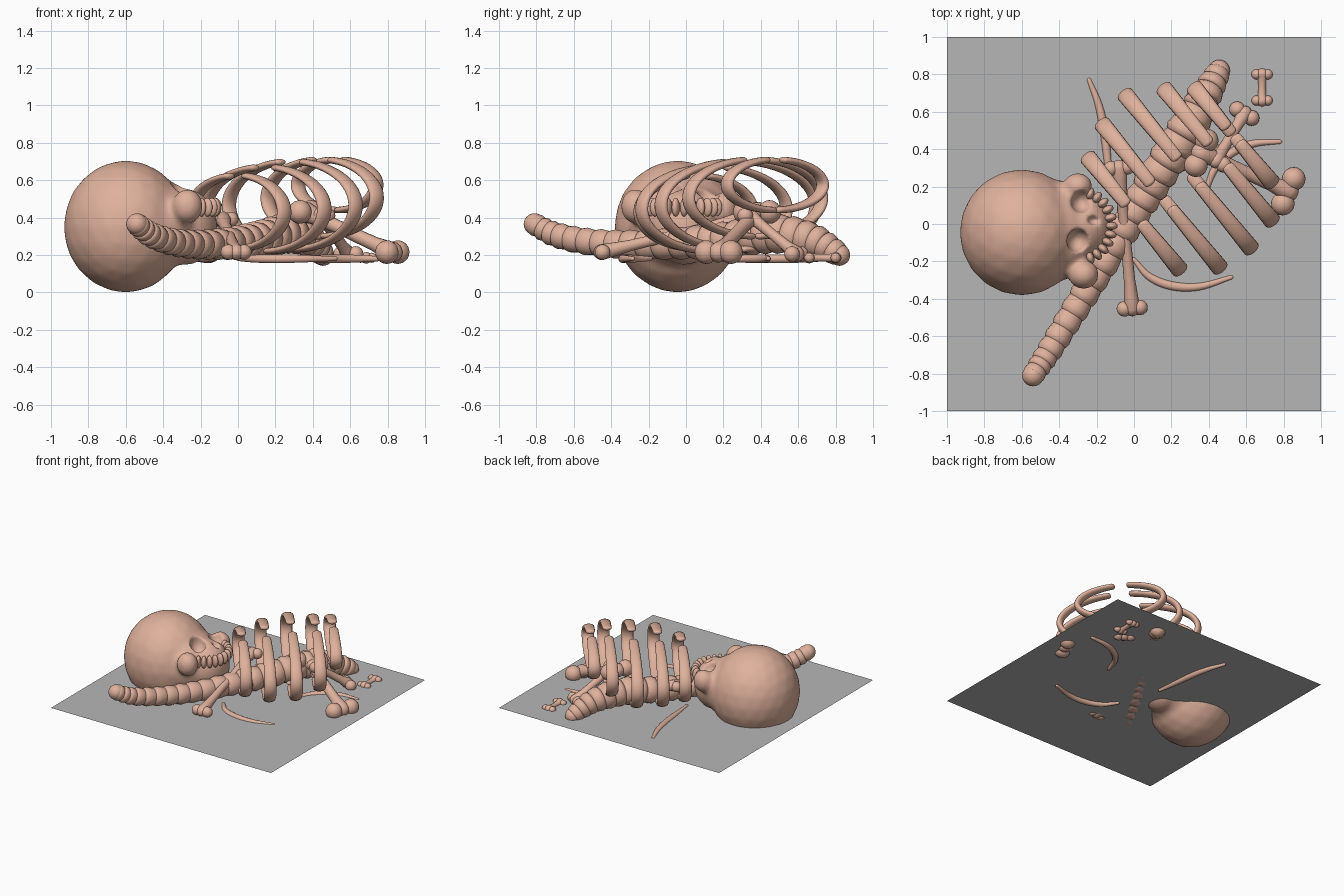
import bpy, bmesh, math
from mathutils import Vector, Matrix

if "Cube" in bpy.data.objects:
    bpy.data.objects.remove(bpy.data.objects["Cube"])

V = Vector
UP = V((0, 0, 1))


def material(name, rgb):
    m = bpy.data.materials.new(name)
    m.diffuse_color = (*rgb, 1)
    m.use_nodes = True
    m.node_tree.nodes["Principled BSDF"].inputs["Base Color"].default_value = m.diffuse_color
    return m


BONE = material("pinkish_bone", (0.74, 0.44, 0.335))
GREY = material("grey_ground", (0.47, 0.47, 0.47))


def finish(bm, name, mat, smooth=True):
    bmesh.ops.recalc_face_normals(bm, faces=bm.faces[:])
    me = bpy.data.meshes.new(name)
    bm.to_mesh(me)
    bm.free()
    me.materials.append(mat)
    for p in me.polygons:
        p.use_smooth = smooth
    ob = bpy.data.objects.new(name, me)
    bpy.context.collection.objects.link(ob)
    return ob


def ball(bm, centre, radii, rot=0.0):
    mat = (Matrix.Translation(centre) @ Matrix.Rotation(rot, 4, 'Z')
           @ Matrix.Diagonal((*radii, 1)))
    bmesh.ops.create_icosphere(bm, subdivisions=3, radius=1, matrix=mat)


def spline(pts, steps=6):
    """Smooth curve through points of any dimension."""
    pts = [V(p) for p in pts]
    ext = [2 * pts[0] - pts[1]] + pts + [2 * pts[-1] - pts[-2]]
    out = []
    for i in range(len(pts) - 1):
        a, b, c, d = ext[i:i + 4]
        for k in range(steps):
            t = k / steps
            out.append(0.5 * (2 * b + (c - a) * t + (2 * a - 5 * b + 4 * c - d) * t * t
                              + (3 * b - a - 3 * c + d) * t ** 3))
    return out + [pts[-1]]


def sweep(bm, pts, radii, side=None, flat=1.0, rounded=True, sides=14):
    """Sweep an elliptical section along points; side is its wide direction."""
    pts, radii = [V(p) for p in pts], list(radii)
    if rounded:
        d0, d1 = (pts[0] - pts[1]).normalized(), (pts[-1] - pts[-2]).normalized()
        p0, p1, r0, r1 = pts[0], pts[-1], radii[0], radii[-1]
        for a in (0.5, 1.0, 1.4):
            pts.insert(0, p0 + d0 * r0 * flat * math.sin(a))
            radii.insert(0, r0 * math.cos(a))
            pts.append(p1 + d1 * r1 * flat * math.sin(a))
            radii.append(r1 * math.cos(a))
    rings = []
    for i, (p, r) in enumerate(zip(pts, radii)):
        t = (pts[min(i + 1, len(pts) - 1)] - pts[max(i - 1, 0)]).normalized()
        u = side if side else t.cross(UP).normalized()
        v = t.cross(u).normalized()
        rings.append([bm.verts.new(p + u * r * math.cos(k * math.tau / sides)
                                   + v * r * flat * math.sin(k * math.tau / sides))
                      for k in range(sides)])
    for a, b in zip(rings, rings[1:]):
        for k in range(sides):
            j = (k + 1) % sides
            bm.faces.new((a[k], a[j], b[j], b[k]))
    bm.faces.new(rings[0][::-1])
    bm.faces.new(rings[-1])


# ground sheet, cutting through the lower bones
bm = bmesh.new()
bmesh.ops.create_grid(bm, x_segments=1, y_segments=1, size=1,
                      matrix=Matrix.Translation((0, 0, 0.185)))
finish(bm, "ground_sheet", GREY, False)

# skull: merged ellipsoids for cranium, brow, face and cheekbones
bm = bmesh.new()
ball(bm, (-0.60, -0.045, 0.352), (0.333, 0.338, 0.354))
ball(bm, (-0.43, -0.035, 0.36), (0.24, 0.275, 0.245))
ball(bm, (-0.28, -0.01, 0.35), (0.17, 0.19, 0.205))
ball(bm, (-0.27, -0.27, 0.46), (0.083, 0.08, 0.095))
ball(bm, (-0.30, 0.20, 0.45), (0.08, 0.075, 0.09))
skull = finish(bm, "skull", BONE)

# eye and nose hollows
bm = bmesh.new()
ball(bm, (-0.28, 0.12, 0.545), (0.06, 0.062, 0.09))
ball(bm, (-0.30, -0.09, 0.555), (0.06, 0.065, 0.09))
ball(bm, (-0.21, 0.02, 0.54), (0.04, 0.028, 0.05))
cutter = finish(bm, "socket_cutter", BONE)
cutter.hide_render = True
cutter.display_type = 'WIRE'
cutter.hide_set(True)


def remesh(size, smooths):
    m = skull.modifiers.new("merge", 'REMESH')
    m.mode, m.voxel_size, m.use_smooth_shade = 'VOXEL', size, True
    s = skull.modifiers.new("soften", 'SMOOTH')
    s.factor, s.iterations = 0.5, smooths


remesh(0.013, 14)
cut = skull.modifiers.new("sockets", 'BOOLEAN')
cut.operation, cut.object, cut.solver = 'DIFFERENCE', cutter, 'EXACT'
remesh(0.011, 4)

# teeth along an arc
bm = bmesh.new()
for i in range(11):
    a = math.radians(-72 + 14.4 * i)
    ball(bm, (-0.285 + 0.165 * math.cos(a), -0.01 + 0.18 * math.sin(a), 0.455),
         (0.033, 0.021, 0.05), a)
finish(bm, "teeth", BONE)

# spine: row of overlapping flared vertebrae (x, y, z then radius)
path = [(-0.54, -0.81, 0.365), (-0.46, -0.69, 0.305), (-0.33, -0.48, 0.265),
        (-0.18, -0.24, 0.255), (-0.02, 0.03, 0.265), (0.12, 0.25, 0.285),
        (0.26, 0.47, 0.315), (0.38, 0.68, 0.28), (0.455, 0.82, 0.20)]
size = [0.06, 0.068, 0.074, 0.08, 0.09, 0.1, 0.105, 0.085, 0.06]
curve = spline([(*p, r) for p, r in zip(path, size)], 3)
bm = bmesh.new()
for q0, q1 in zip(curve, curve[1:]):
    a, b, r = V(q0[:3]), V(q1[:3]), q0[3]
    sweep(bm, [a.lerp(b, t) for t in (-0.12, 0.0, 0.3, 0.9, 1.08)],
          [r * k for k in (0.75, 0.94, 1.03, 0.92, 0.75)], rounded=False, sides=20)
for end, r in ((path[0], 0.058), (path[-1], 0.058)):
    ball(bm, end, (r, r, r))
finish(bm, "spine", BONE)

# rib cage: five pairs of bands (centre, half width, half height)
across = V((0.63, -0.77, 0)).normalized()
along = V((0.77, 0.63, 0)).normalized()
cage = [((0.00, 0.055, 0.43), 0.39, 0.195), ((0.145, 0.15, 0.445), 0.50, 0.225),
        ((0.29, 0.28, 0.465), 0.535, 0.235), ((0.45, 0.37, 0.505), 0.46, 0.205),
        ((0.53, 0.475, 0.575), 0.33, 0.135)]
for i, (c, w, h) in enumerate(cage):
    for sgn, label in ((1, "right"), (-1, "left")):
        pts, rad = [], []
        for k in range(29):
            t = k / 28
            a = 0.19 + t * (math.pi - 0.25)
            pts.append(V(c) + across * sgn * w * math.sin(a) + UP * h * math.cos(a))
            rad.append(0.034 + 0.012 * math.sin(math.pi * t))
        bm = bmesh.new()
        sweep(bm, pts, rad, side=along, flat=0.52)
        finish(bm, f"rib_{i + 1}_{label}", BONE)

# loose thin ribs lying on the ground
loose = [[(0.0, -0.19), (0.08, -0.28), (0.2, -0.33), (0.35, -0.335), (0.52, -0.285)],
         [(0.38, 0.16), (0.43, 0.29), (0.52, 0.38), (0.64, 0.43), (0.78, 0.44)],
         [(-0.12, 0.16), (-0.14, 0.33), (-0.16, 0.5), (-0.19, 0.64), (-0.24, 0.77)]]
for i, pts in enumerate(loose):
    c = spline([(x, y, 0.18) for x, y in pts])
    n = len(c) - 1
    bm = bmesh.new()
    sweep(bm, c, [0.012 + 0.012 * math.sin(math.pi * k / n) for k in range(n + 1)])
    finish(bm, f"loose_rib_{i + 1}", BONE)


def long_bone(name, a, b, shaft, knob, spread):
    """Shaft flared at both ends, with two knuckles at each end."""
    a, b = V(a), V(b)
    lateral = (b - a).cross(UP).normalized()
    bm = bmesh.new()
    ts = (0, 0.08, 0.2, 0.5, 0.8, 0.92, 1)
    sweep(bm, [a.lerp(b, t) for t in ts],
          [shaft * k for k in (1.5, 1.3, 1.05, 0.95, 1.05, 1.3, 1.5)])
    for p in (a, b):
        for s in (-1, 1):
            ball(bm, p + lateral * spread * s, (knob, knob, knob))
    finish(bm, name, BONE)


# scattered limb bones
long_bone("arm_bone", (-0.01, -0.45, 0.215), (-0.08, 0.30, 0.39), 0.029, 0.041, 0.042)
long_bone("thigh_bone", (0.825, 0.175, 0.215), (0.36, 0.38, 0.43), 0.037, 0.063, 0.072)
long_bone("shin_bone", (0.59, 0.59, 0.205), (0.44, 0.34, 0.41), 0.029, 0.042, 0.045)
long_bone("finger_bone", (0.685, 0.80, 0.185), (0.685, 0.66, 0.185), 0.021, 0.027, 0.03)
